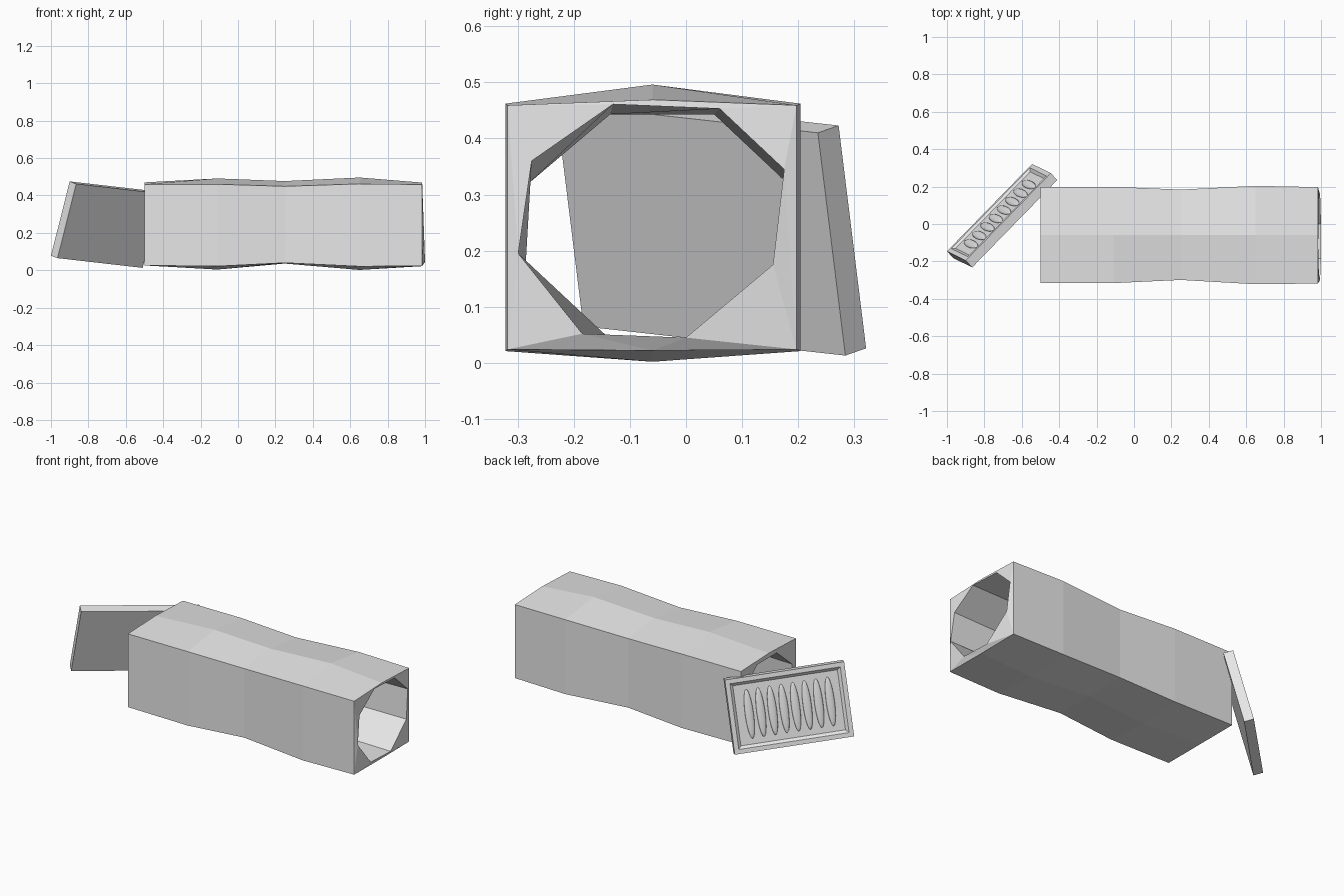
import bpy
import bmesh
from mathutils import Matrix, Vector

default = bpy.data.objects.get("Cube")
if default:
    bpy.data.objects.remove(default, do_unlink=True)

grey = bpy.data.materials.new("light_grey")
grey.use_nodes = True
grey.diffuse_color = (0.8, 0.8, 0.8, 1)
grey.node_tree.nodes["Principled BSDF"].inputs["Base Color"].default_value = (0.8, 0.8, 0.8, 1)


def add_object(name, bm):
    bmesh.ops.recalc_face_normals(bm, faces=bm.faces)
    mesh = bpy.data.meshes.new(name)
    bm.to_mesh(mesh)
    bm.free()
    mesh.materials.append(grey)
    obj = bpy.data.objects.new(name, mesh)
    bpy.context.scene.collection.objects.link(obj)
    return obj


def skin(bm, rings):
    """Join successive closed rings with quads."""
    for a, b in zip(rings, rings[1:]):
        for i in range(len(a)):
            j = (i + 1) % len(a)
            bm.faces.new((a[i], a[j], b[j], b[i]))


# Wavy six-sided tube: x, front y, back y, corner low/high z, ridge low/high z
stations = [
    (-0.50, -0.315, 0.199, 0.026, 0.460, 0.026, 0.470),
    (-0.11, -0.316, 0.199, 0.022, 0.460, 0.004, 0.491),
    (0.25, -0.299, 0.184, 0.040, 0.449, 0.036, 0.477),
    (0.65, -0.322, 0.204, 0.021, 0.462, 0.002, 0.496),
    (0.984, -0.318, 0.197, 0.024, 0.459, 0.022, 0.469),
]
# Eight-sided bore, as y, z at each end
bore_near = [(-0.275, 0.36), (-0.13, 0.461), (0.06, 0.453), (0.175, 0.345),
             (0.155, 0.175), (0.0, 0.045), (-0.185, 0.052), (-0.299, 0.195)]
bore_far = [(-0.278, 0.322), (-0.135, 0.443), (0.05, 0.443), (0.175, 0.325),
            (0.175, 0.16), (0.05, 0.042), (-0.135, 0.042), (-0.286, 0.17)]

bm = bmesh.new()
outer = []
for x, yf, yb, lo, hi, low_ridge, high_ridge in stations:
    mid = -0.06
    section = [(yf, lo), (yf, hi), (mid, high_ridge), (yb, hi), (yb, lo), (mid, low_ridge)]
    outer.append([bm.verts.new((x, y, z)) for y, z in section])
far = [bm.verts.new((-0.5, y, z)) for y, z in bore_far]
near = [bm.verts.new((1.0 - 0.036 * (z - 0.045), y, z)) for y, z in bore_near]
skin(bm, outer)
skin(bm, [far, near])

# Pierced end faces
for ring, hole in ((outer[0], far), (outer[-1], near)):
    members = set(ring + hole)
    rim = [e for e in bm.edges if e.is_boundary and set(e.verts) <= members]
    bmesh.ops.triangle_fill(bm, edges=rim, use_beauty=True, normal=Vector((1, 0, 0)))
add_object("tube", bm)

# Leaning panel frame: u runs along it, v down it, w through to its back
frame = Matrix(((0.455, -0.100, -0.035, -0.865),
                (0.467, 0.049, 0.037, -0.232),
                (-0.052, -0.397, 0.013, 0.462),
                (0, 0, 0, 1)))

bm = bmesh.new()
bmesh.ops.create_cube(bm, size=1, matrix=frame @ Matrix.Translation((0.5, 0.5, 0.5)))
bmesh.ops.recalc_face_normals(bm, faces=bm.faces)
back = max(bm.faces, key=lambda f: f.normal.dot(Vector((-0.035, 0.037, 0.013))))
# Rim, then a sloped wall down to a shallow recess
bmesh.ops.inset_region(bm, faces=[back], thickness=0.035, depth=0)
bmesh.ops.inset_region(bm, faces=[back], thickness=0.022, depth=-0.012)
add_object("panel", bm)

# Row of pointed oval ribs in the recess
for i in range(8):
    bm = bmesh.new()
    place = Matrix.Translation((0.155 + i * 0.097, 0.5, 0.77))
    size = Matrix.Diagonal((0.036, 0.33, 0.2, 1))
    upright = Matrix.Rotation(1.5708, 4, "X")
    bmesh.ops.create_uvsphere(bm, u_segments=16, v_segments=10, radius=1,
                              matrix=frame @ place @ size @ upright)
    rib = add_object(f"panel_rib_{i + 1}", bm)
    for poly in rib.data.polygons:
        poly.use_smooth = True
